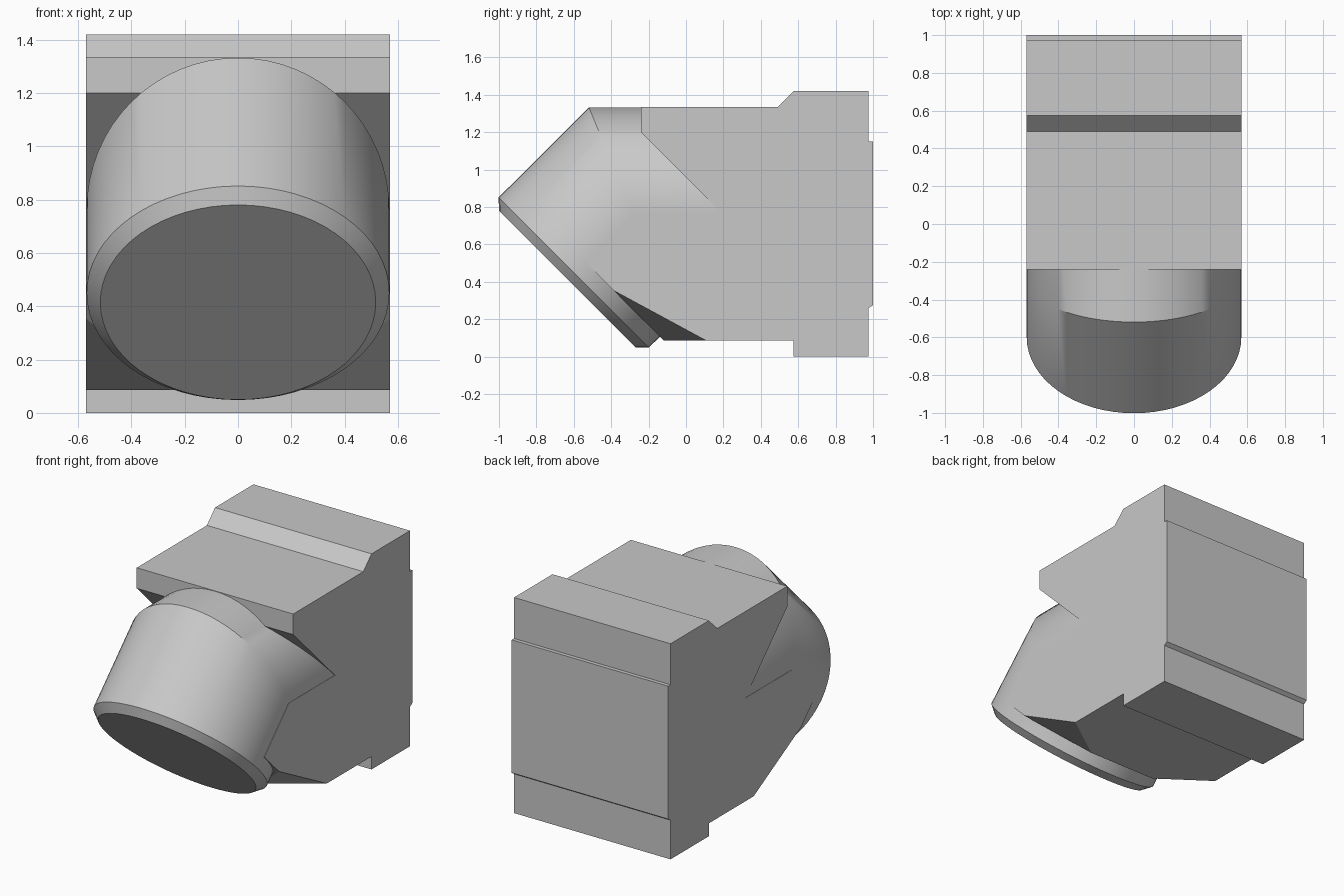
import bpy, bmesh, math
from mathutils import Vector

cube = bpy.data.objects.get("Cube")
if cube:
    bpy.data.objects.remove(cube, do_unlink=True)

grey = bpy.data.materials.new("plain_grey")
grey.use_nodes = True
colour = (0.58, 0.58, 0.58, 1)
grey.diffuse_color = colour
grey.node_tree.nodes["Principled BSDF"].inputs["Base Color"].default_value = colour

HALF = 0.57      # half width of the housing
AXIS_Z = 0.765   # height of the straight part of the pipe
BEND_Y = -0.284  # where the pipe axis turns downwards


def finish(bm, name):
    bmesh.ops.recalc_face_normals(bm, faces=bm.faces[:])
    mesh = bpy.data.meshes.new(name)
    bm.to_mesh(mesh)
    bm.free()
    mesh.materials.append(grey)
    obj = bpy.data.objects.new(name, mesh)
    bpy.context.collection.objects.link(obj)
    return obj


# Housing: side profile (y, z) extruded across the width
profile = [(-0.24, 1.335), (0.49, 1.335), (0.575, 1.42), (0.975, 1.42),
           (0.975, 1.15), (1, 1.15), (1, 0.275), (0.975, 0.258), (0.975, 0),
           (0.575, 0), (0.575, 0.085), (-0.118, 0.085), (-0.54, 0.507),
           (BEND_Y, AXIS_Z), (0.195, AXIS_Z), (-0.24, 1.2)]
bm = bmesh.new()
side = bm.faces.new([bm.verts.new((-HALF, y, z)) for y, z in profile])
ext = bmesh.ops.extrude_face_region(bm, geom=[side])
new_verts = [g for g in ext["geom"] if isinstance(g, bmesh.types.BMVert)]
bmesh.ops.translate(bm, verts=new_verts, vec=(2 * HALF, 0, 0))
if side.is_valid and len(bm.faces) < len(profile) + 2:
    bm.faces.new([v for v in side.verts])
bmesh.ops.recalc_face_normals(bm, faces=bm.faces[:])

# Bevelled lower front corners, one on each side
for s in (-1, 1):
    a = Vector((s * HALF, -0.38, 0.35))
    b = Vector((s * HALF, 0.11, 0.085))
    c = Vector((s * 0.25, -0.118, 0.085))
    normal = (b - a).cross(c - a)
    if normal.z > 0:
        normal.negate()
    cut = bmesh.ops.bisect_plane(
        bm, geom=bm.verts[:] + bm.edges[:] + bm.faces[:], dist=1e-5,
        plane_co=a, plane_no=normal, clear_outer=True)
    edges = [g for g in cut["geom_cut"]
             if isinstance(g, bmesh.types.BMEdge) and g.is_boundary]
    bmesh.ops.edgeloop_fill(bm, edges=edges)
finish(bm, "housing")

# Elbow pipe: rings from the closed mouth, over the rim and mitre, into the housing
SEG = 64
R = 0.568
D = math.sqrt(0.5)


def mouth_ring(cy, cz, r):
    return lambda x, t: (x * r, cy - D * t * r, cz + D * t * r)


rings = [mouth_ring(-0.635, 0.415, 0.517),
         mouth_ring(-0.6, 0.45, R),
         lambda x, t: (x * R, BEND_Y - math.tan(math.pi / 8) * t * R, AXIS_Z + t * R),
         lambda x, t: (x * R, 0.4, AXIS_Z + t * R)]
bm = bmesh.new()
loops = []
for ring in rings:
    angles = [2 * math.pi * i / SEG for i in range(SEG)]
    loops.append([bm.verts.new(ring(math.cos(a), math.sin(a))) for a in angles])
for lo, hi in zip(loops, loops[1:]):
    for i in range(SEG):
        j = (i + 1) % SEG
        bm.faces.new((lo[i], lo[j], hi[j], hi[i]))
bm.faces.new(loops[0])
bm.faces.new(loops[-1])
pipe = finish(bm, "elbow_pipe")
bpy.ops.object.select_all(action='DESELECT')
bpy.context.view_layer.objects.active = pipe
pipe.select_set(True)
bpy.ops.object.shade_smooth_by_angle(angle=math.radians(30))
